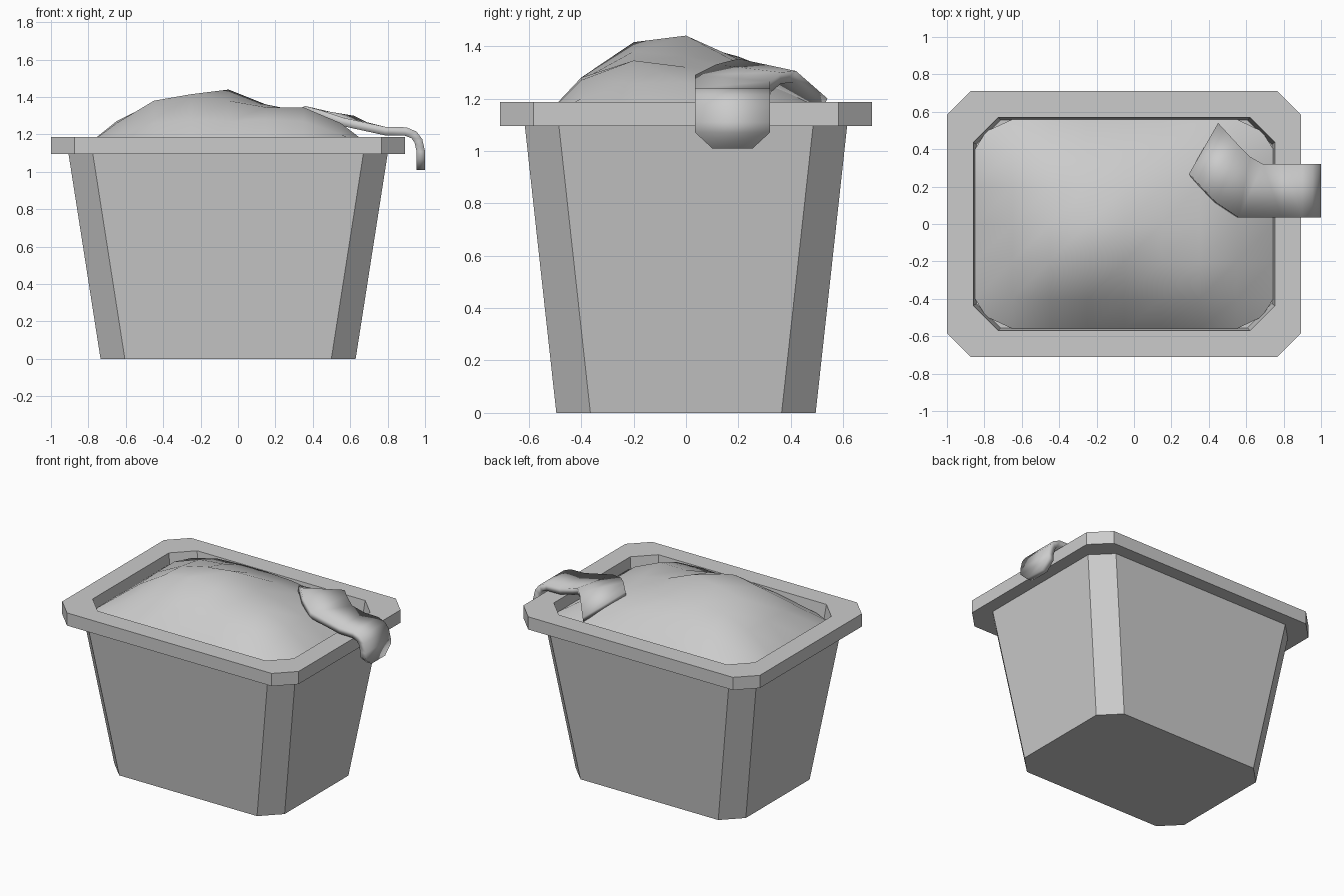
import bpy, bmesh, math

if "Cube" in bpy.data.objects:
    bpy.data.objects.remove(bpy.data.objects["Cube"])

grey = bpy.data.materials.new("plain grey")
grey.diffuse_color = (0.6, 0.6, 0.6, 1)
grey.use_nodes = True
grey.node_tree.nodes["Principled BSDF"].inputs["Base Color"].default_value = grey.diffuse_color
CX = -0.053  # tub centre in x


def make(name, verts, faces, smooth=None, fix=True):
    me = bpy.data.meshes.new(name)
    me.from_pydata(verts, [], faces)
    if fix:
        bm = bmesh.new()
        bm.from_mesh(me)
        bmesh.ops.recalc_face_normals(bm, faces=bm.faces)
        bm.to_mesh(me)
        bm.free()
    me.materials.append(grey)
    ob = bpy.data.objects.new(name, me)
    bpy.context.collection.objects.link(ob)
    if smooth:
        bpy.ops.object.select_all(action='DESELECT')
        bpy.context.view_layer.objects.active = ob
        ob.select_set(True)
        bpy.ops.object.shade_smooth_by_angle(angle=math.radians(smooth))
    return ob


def octagon(hx, hy, c, z):
    q = [(hx, hy - c), (hx - c, hy), (c - hx, hy), (-hx, hy - c),
         (-hx, c - hy), (c - hx, -hy), (hx - c, -hy), (hx, c - hy)]
    return [(CX + x, y, z) for x, y in q]


# Tub: bottom, tapered wall, overhanging rim, inner wall
rings = [(0.682, 0.495, 0.13, 0), (0.853, 0.615, 0.13, 1.095),
         (0.947, 0.71, 0.127, 1.095), (0.947, 0.71, 0.127, 1.187),
         (0.806, 0.57, 0.133, 1.187), (0.79, 0.555, 0.13, 1.06)]
verts = [p for r in rings for p in octagon(*r)]
faces = [tuple(range(8)), tuple(range(40, 48))]
for r in range(5):
    for i in range(8):
        j = (i + 1) % 8
        faces.append((r * 8 + i, r * 8 + j, r * 8 + 8 + j, r * 8 + 8 + i))
make("tub", verts, faces)

# Mound of filling: coarse uneven height grid with its corners pulled in
heights = [(1.20, 1.26, 1.28, 1.27, 1.28, 1.27, 1.20),
           (1.26, 1.38, 1.415, 1.38, 1.345, 1.345, 1.26),
           (1.27, 1.37, 1.415, 1.44, 1.36, 1.32, 1.26),
           (1.27, 1.34, 1.36, 1.35, 1.335, 1.30, 1.23),
           (1.22, 1.27, 1.28, 1.28, 1.27, 1.24, 1.18)]
xs = [-0.85] + [-0.65 + 0.2 * i for i in range(7)] + [0.745]
ys = [-0.56, -0.4, -0.2, 0, 0.2, 0.4, 0.56]
verts, faces = [], []
for j, y in enumerate(ys):
    for i, x in enumerate(xs):
        ex, ey = i in (0, 8), j in (0, 6)
        z = 1.11 if ex or ey else heights[j - 1][i - 1]
        if ex and ey:
            x, y2 = CX + (x - CX) * 0.925, y * 0.885
        else:
            y2 = y
        verts.append((x, y2, z))
for j in range(6):
    for i in range(8):
        a = j * 9 + i
        faces.append((a, a + 1, a + 10, a + 9))
make("filling_mound", verts, faces, 40)

# Bent strap: pairs of edge points from the hanging tip to the folded end
left = [(1.0, 0.10, 1.01), (1.0, 0.035, 1.07), (1.0, 0.035, 1.11),
        (0.985, 0.035, 1.175), (0.955, 0.035, 1.215), (0.90, 0.035, 1.238),
        (0.79, 0.035, 1.24), (0.56, 0.035, 1.29), (0.44, 0.115, 1.33),
        (0.36, 0.20, 1.352), (0.295, 0.27, 1.325)]
right = [(x, 0.355 - y, z) for x, y, z in left[:7]]
right += [(0.69, 0.32, 1.265), (0.62, 0.36, 1.30),
          (0.56, 0.42, 1.305), (0.45, 0.54, 1.20)]
n = len(left)
strap = make("strap", left + right,
             [(i, i + 1, n + i + 1, n + i) for i in range(n - 1)], 35, False)
if strap.data.polygons[5].normal.z < 0:
    strap.data.flip_normals()
mod = strap.modifiers.new("thickness", 'SOLIDIFY')
mod.thickness = 0.045
mod.offset = -1
